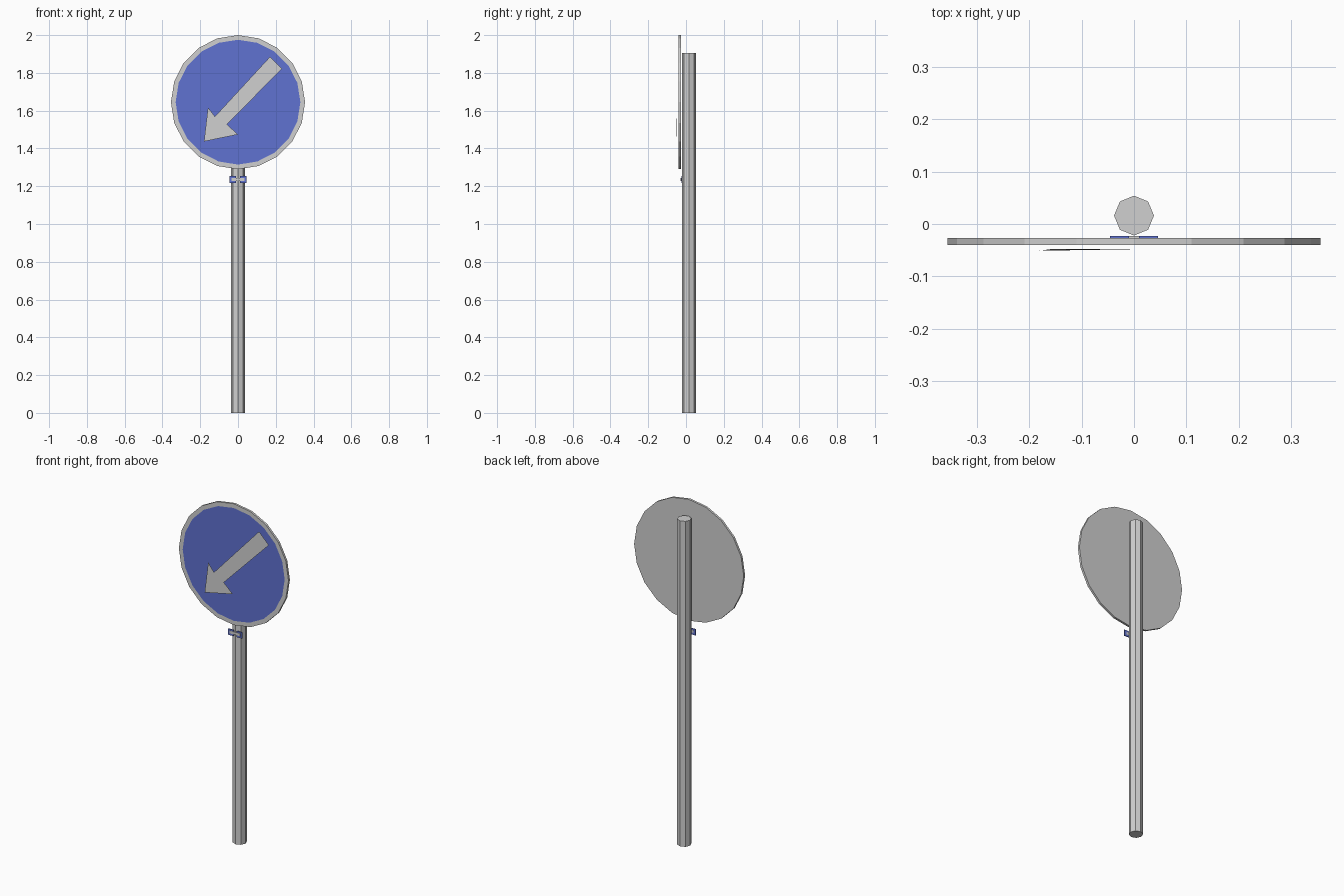
import bpy, bmesh, math
from mathutils import Matrix, Vector

if "Cube" in bpy.data.objects:
    bpy.data.objects.remove(bpy.data.objects["Cube"])


def material(name, rgb):
    m = bpy.data.materials.new(name)
    m.diffuse_color = (*rgb, 1)
    m.use_nodes = True
    m.node_tree.nodes["Principled BSDF"].inputs["Base Color"].default_value = m.diffuse_color
    return m


GREY = material("light grey metal", (0.63, 0.63, 0.63))
BLUE = material("sign blue", (0.115, 0.168, 0.64))


def finish(name, bm, mats):
    mesh = bpy.data.meshes.new(name)
    bm.to_mesh(mesh)
    bm.free()
    for m in mats:
        mesh.materials.append(m)
    ob = bpy.data.objects.new(name, mesh)
    bpy.context.collection.objects.link(ob)
    return ob


def cylinder(bm, sides, radius, depth, matrix):
    bmesh.ops.create_cone(bm, cap_ends=True, segments=sides, radius1=radius,
                          radius2=radius, depth=depth, matrix=matrix)


def plate(name, x0, x1, z0, z1, y, thick, mat):
    bm = bmesh.new()
    centre = Vector(((x0 + x1) / 2, y, (z0 + z1) / 2))
    bmesh.ops.create_cube(bm, size=1, matrix=Matrix.Translation(centre)
                          @ Matrix.Diagonal((x1 - x0, thick, z1 - z0, 1)))
    return finish(name, bm, [mat])


# Octagonal post
bm = bmesh.new()
cylinder(bm, 8, 0.038, 1.905, Matrix.Translation((0, 0.016, 0.9525)))
finish("post", bm, [GREY])

# Twenty-sided sign disc with a grey rim and an inset blue face
bm = bmesh.new()
cylinder(bm, 20, 0.355, 0.013,
         Matrix.Translation((0, -0.0335, 1.645)) @ Matrix.Rotation(math.pi / 2, 4, 'X'))
bm.normal_update()
front = [f for f in bm.faces if f.normal.y < -0.9]
bmesh.ops.inset_region(bm, faces=front, thickness=0.025 * math.cos(math.pi / 20))
for f in front:
    f.material_index = 1
finish("sign_disc", bm, [GREY, BLUE])

# Thin arrow sheet floating just before the disc, tip leaning forward
outline = [(-0.18, 1.437), (0.0, 1.474), (-0.058, 1.527), (0.233, 1.823),
           (0.17, 1.886), (-0.122, 1.569), (-0.159, 1.617)]
bm = bmesh.new()
bm.faces.new([bm.verts.new((x, -0.051 if i == 0 else -0.048, z))
              for i, (x, z) in enumerate(outline)])
finish("arrow", bm, [GREY])

# Small clip under the disc: two blue tabs joined by a pale strip
for side, x0, x1 in (("left", -0.046, -0.010), ("right", 0.010, 0.046)):
    plate("clip_tab_" + side, x0, x1, 1.217, 1.253, -0.025, 0.004, BLUE)
plate("clip_strip", -0.034, 0.034, 1.228, 1.244, -0.0255, 0.006, GREY)
